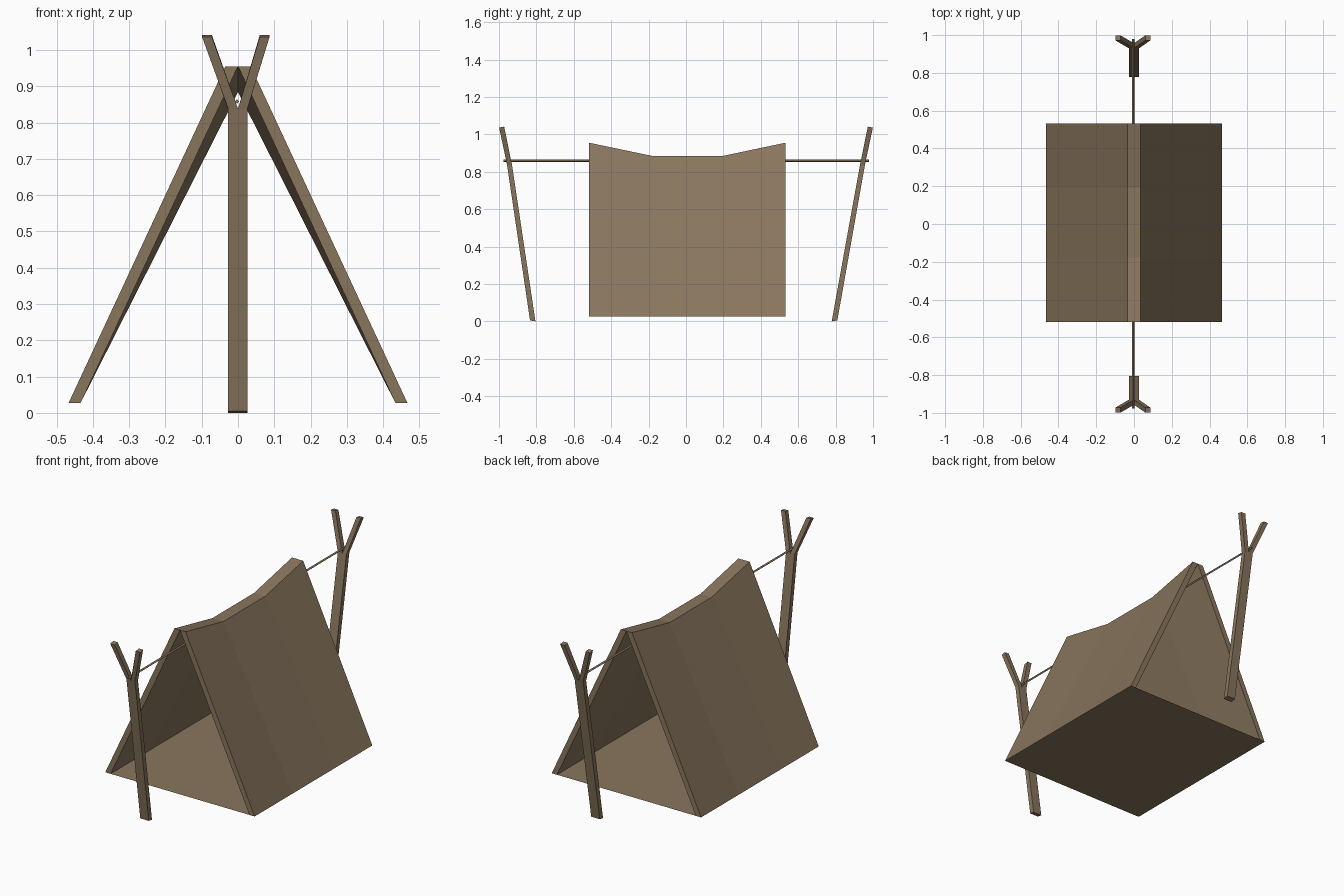
import bpy, bmesh

if "Cube" in bpy.data.objects:
    bpy.data.objects.remove(bpy.data.objects["Cube"])

wood = bpy.data.materials.new("brown")
wood.diffuse_color = (0.25, 0.18, 0.11, 1)
wood.use_nodes = True
wood.node_tree.nodes["Principled BSDF"].inputs["Base Color"].default_value = wood.diffuse_color


def make(name, bm):
    bmesh.ops.recalc_face_normals(bm, faces=bm.faces)
    me = bpy.data.meshes.new(name)
    bm.to_mesh(me)
    bm.free()
    me.materials.append(wood)
    ob = bpy.data.objects.new(name, me)
    bpy.context.collection.objects.link(ob)
    return ob


def loft(bm, rings):
    """Skin closed rings of vertices and cap both ends."""
    n = len(rings[0])
    for a, b in zip(rings, rings[1:]):
        for i in range(n):
            j = (i + 1) % n
            bm.faces.new((a[i], a[j], b[j], b[i]))
    bm.faces.new(rings[0][::-1])
    bm.faces.new(rings[-1])


# Canvas: one slanted panel with a sagging ridge, mirrored across x
Y0, Y1, BASE = -0.518, 0.532, 0.027
bm = bmesh.new()
rings = []
for y, top in ((Y0, 0.955), (-0.179, 0.884), (0.194, 0.884), (Y1, 0.955)):
    section = ((0.467, BASE), (0.035, top), (0, top), (0.434, BASE))
    rings.append([bm.verts.new((x, y, z)) for x, z in section])
loft(bm, rings)
canvas = make("tent_canvas", bm)
mirror = canvas.modifiers.new("mirror", 'MIRROR')
mirror.use_mirror_merge = True

# Thin ground sheet between the panels
bm = bmesh.new()
bm.faces.new([bm.verts.new((x, y, BASE)) for x, y in
              ((-0.434, Y0), (0.434, Y0), (0.434, Y1), (-0.434, Y1))])
make("ground_sheet", bm)

# Ridge pole
bm = bmesh.new()
sec = ((-0.0065, 0), (0, 0.0065), (0.0065, 0), (0, -0.0065))
loft(bm, [[bm.verts.new((x - 0.003, y, 0.858 + z)) for x, z in sec]
          for y in (-0.977, 0.979)])
make("ridge_pole", bm)


def forked_post(name, side, foot):
    """Leaning trunk splitting into two prongs; foot = (outer y, inner y)."""
    bm = bmesh.new()

    def pair(x, outer, inner):
        return [bm.verts.new((x, side * y, z)) for y, z in (outer, inner)]

    fo, fi = (foot[0], 0.005), (foot[1], 0)
    so, si = (0.957, 0.838), (0.930, 0.835)
    to, ti = (0.999, 1.036), (0.972, 1.041)
    f0, f1 = pair(-0.027, fo, fi), pair(0.026, fo, fi)
    s0, sm, s1 = (pair(x, so, si) for x in (-0.027, 0, 0.026))
    # trunk
    bm.faces.new((*f0, *f1[::-1]))
    bm.faces.new((*f0, *s0[::-1]))
    bm.faces.new((*f1, *s1[::-1]))
    for k in (0, 1):
        bm.faces.new((f0[k], f1[k], s1[k], sm[k], s0[k]))
    # prongs
    for a, b, xa, xb in ((s0, sm, -0.099, -0.072), (sm, s1, 0.060, 0.087)):
        c, d = pair(xa, to, ti), pair(xb, to, ti)
        bm.faces.new((*c, *d[::-1]))
        bm.faces.new((*a, *c[::-1]))
        bm.faces.new((*b, *d[::-1]))
        for k in (0, 1):
            bm.faces.new((a[k], b[k], d[k], c[k]))
    make(name, bm)


forked_post("front_forked_post", -1, (0.834, 0.805))
forked_post("back_forked_post", 1, (0.809, 0.779))
